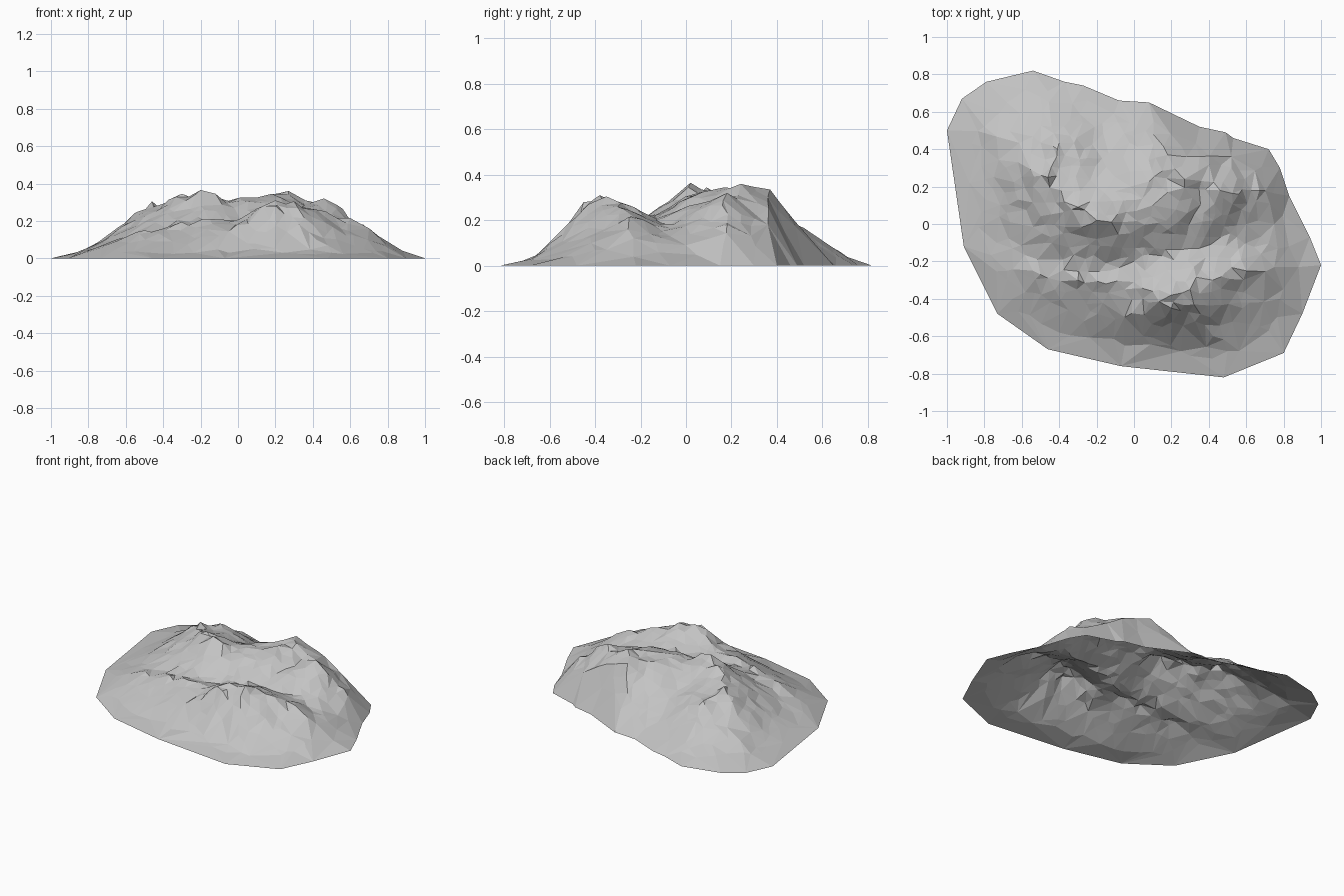
import bpy
import bmesh
import random
from mathutils import Vector, noise
from mathutils.bvhtree import BVHTree
from mathutils.geometry import delaunay_2d_cdt, intersect_point_line

random.seed(4)
cube = bpy.data.objects.get("Cube")
if cube:
    bpy.data.objects.remove(cube)

# Shoreline, lying on the ground
rim = [(-1, .5), (-.92, .67), (-.79, .76), (-.54, .82), (-.37, .76), (-.27, .74),
       (-.08, .66), (.08, .65), (.35, .52), (.49, .49), (.53, .46), (.72, .4),
       (.78, .3), (.83, .15), (.94, -.07), (1, -.22), (.9, -.48), (.8, -.69),
       (.48, -.82), (-.07, -.76), (-.46, -.67), (-.73, -.48), (-.91, -.12)]

# Landform lines: crests, gullies and slope breaks
back_crest = [(-.62, .13, .17), (-.54, .2, .23), (-.46, .25, .305), (-.39, .18, .295),
              (-.3, .09, .345), (-.2, .02, .365), (-.12, .01, .345), (-.06, .01, .295),
              (.01, .07, .325), (.1, .1, .325), (.18, .17, .345), (.27, .24, .36),
              (.36, .23, .31), (.46, .18, .32), (.56, .16, .265), (.67, .18, .18)]
south_shoulder = [(-.38, -.05, .24), (-.2, -.08, .28), (-.02, -.05, .27)]
east_terrace = [(.18, -.03, .28), (.32, .05, .27), (.47, .05, .25), (.62, .06, .18)]
valley = [(-.65, -.13, .1), (-.38, -.19, .16), (-.15, -.21, .19), (0, -.2, .18),
          (.15, -.17, .2), (.35, -.13, .2), (.55, -.07, .165), (.75, 0, .09)]
front_crest = [(-.68, -.25, .08), (-.5, -.27, .15), (-.3, -.3, .195), (-.15, -.32, .21),
               (0, -.31, .2), (.1, -.36, .265), (.2, -.38, .31), (.3, -.35, .305),
               (.42, -.3, .26), (.6, -.25, .215), (.75, -.23, .12), (.88, -.23, .04)]
front_shoulder = [(.08, -.42, .24), (.2, -.45, .28), (.32, -.43, .27)]
front_break = [(-.65, -.4, .05), (-.35, -.46, .09), (-.1, -.51, .12), (.15, -.55, .14),
               (.38, -.54, .14), (.58, -.45, .12), (.78, -.4, .07)]
front_toe = [(-.4, -.58, .025), (-.05, -.65, .03), (.25, -.68, .03), (.5, -.68, .03),
             (.72, -.57, .03)]
gully = [(-.2, .2, .265), (-.17, .35, .195), (-.21, .52, .115), (-.25, .66, .035)]
north_rib = [(-.02, .2, .3), (0, .35, .25), (0, .5, .12)]
north_spur = [(.18, .37, .335), (.35, .36, .28), (.52, .36, .18)]
west_spur = [(-.41, .4, .25), (-.44, .52, .165), (-.5, .68, .06)]
west_slope = [(-.88, .22, .025), (-.75, .25, .085), (-.62, .33, .175)]
west_foot = [(-.83, -.02, .035), (-.72, .04, .09)]
corner_slope = [(-.6, .48, .13), (-.8, .52, .05), (-.68, .65, .045)]
lines = [back_crest, south_shoulder, east_terrace, valley, front_crest, front_shoulder,
         front_break, front_toe, gully, north_rib, north_spur, west_spur, west_slope,
         west_foot, corner_slope]

rim_points = [Vector((x, y, 0)) for x, y in rim]
rim_edges = [(i, (i + 1) % len(rim)) for i in range(len(rim))]


def triangulate(points, edges):
    """Triangulate points in plan, keeping their heights."""
    flat = [p.to_2d() for p in points]
    verts, _, faces, source, _, _ = delaunay_2d_cdt(flat, edges, [], 1, 1e-5)
    heights = [points[s[0]].z if s else .2 for s in source]
    return [Vector((v.x, v.y, z)) for v, z in zip(verts, heights)], faces


def rim_distance(p):
    """Distance in plan from a point to the shoreline."""
    best = 9
    for a, b in rim_edges:
        a, b = rim_points[a], rim_points[b]
        near, t = intersect_point_line(p, a, b)
        near = a.lerp(b, min(1, max(0, t)))
        best = min(best, (near - p).length)
    return best


# Coarse landform that sets the heights
points, edges = list(rim_points), list(rim_edges)
for line in lines:
    start = len(points)
    points += [Vector(p) for p in line]
    edges += [(i, i + 1) for i in range(start, len(points) - 1)]
coarse = BVHTree.FromPolygons(*triangulate(points, edges))

# Scattered rock facets, closer together on high ground
step = .06
for row in range(-14, 15):
    for col in range(-17, 18):
        x = (col + .5 * (row % 2) + random.uniform(-.33, .33)) * step
        y = (row + random.uniform(-.33, .33)) * step
        hit = coarse.ray_cast(Vector((x, y, 1)), Vector((0, 0, -1)))[0]
        if hit is None:
            continue
        gap = rim_distance(Vector((x, y, 0)))
        if gap < .07 or random.random() > .25 + 3.5 * hit.z:
            continue
        if min((p - hit).length for p in points) < .035:
            continue
        rough = .03 * min(1, hit.z / .25)
        hit.z += rough * (noise.noise(hit * 9) + random.uniform(-.2, .2))
        hit.z = max(.005, hit.z)
        points.append(hit)

# Faceted mountain surface, open underneath
verts, faces = triangulate(points, rim_edges)
mesh = bpy.data.meshes.new("mountain")
mesh.from_pydata(verts, [], faces)
bm = bmesh.new()
bm.from_mesh(mesh)
for face in bm.faces:
    face.normal_update()
    if face.normal.z < 0:
        face.normal_flip()
    face.smooth = False
bm.to_mesh(mesh)
bm.free()

# Grey stone
stone = bpy.data.materials.new("grey_stone")
stone.use_nodes = True
colour = (.55, .55, .55, 1)
stone.diffuse_color = colour
stone.node_tree.nodes["Principled BSDF"].inputs["Base Color"].default_value = colour
mesh.materials.append(stone)

mountain = bpy.data.objects.new("mountain", mesh)
bpy.context.collection.objects.link(mountain)
